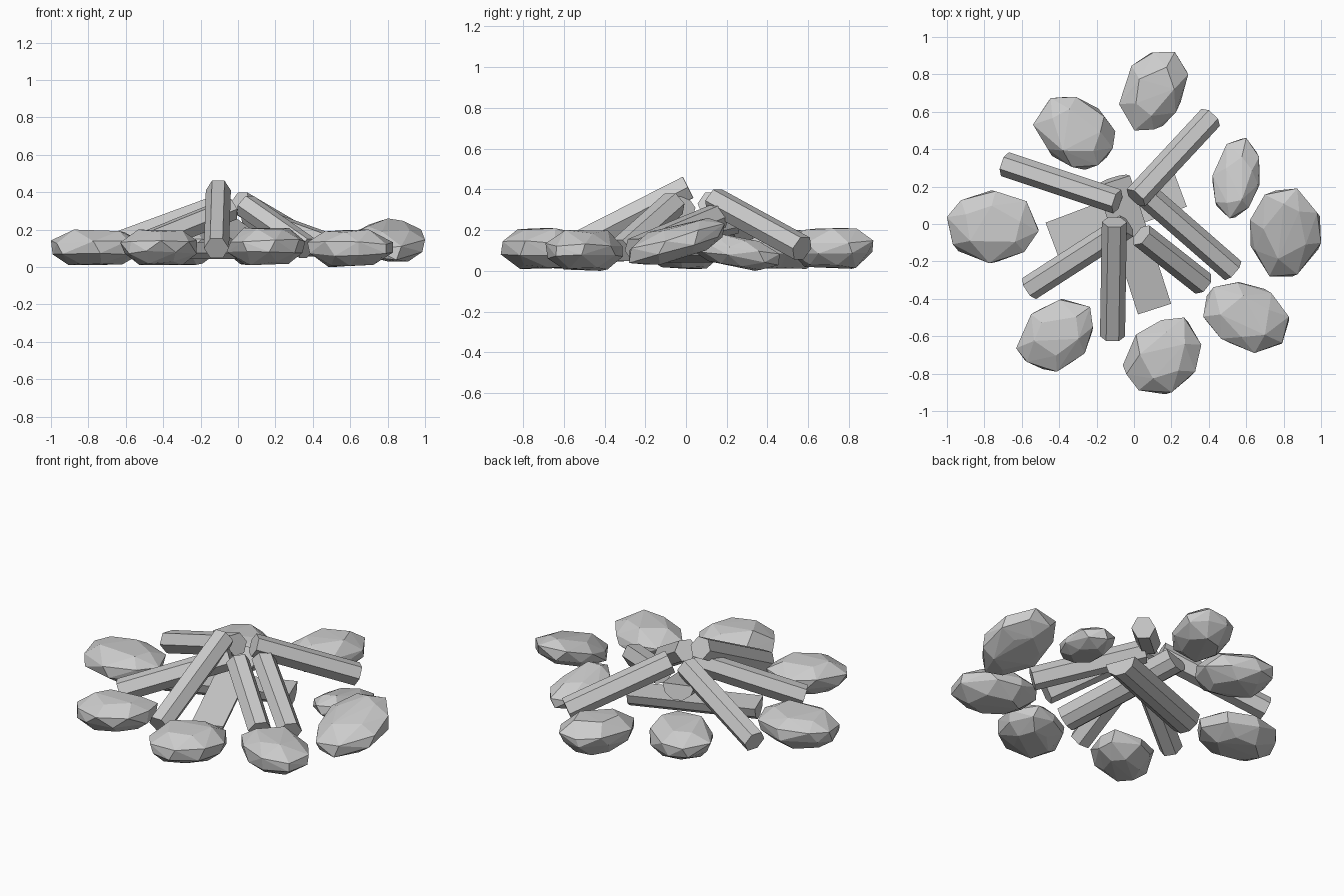
import bpy, bmesh, math, random
from mathutils import Vector, Matrix

if "Cube" in bpy.data.objects:
    bpy.data.objects.remove(bpy.data.objects["Cube"])

random.seed(7)


def add_object(name, bm):
    bmesh.ops.recalc_face_normals(bm, faces=bm.faces[:])
    me = bpy.data.meshes.new(name)
    bm.to_mesh(me)
    bm.free()
    ob = bpy.data.objects.new(name, me)
    bpy.context.collection.objects.link(ob)
    return ob


def stone(name, x0, x1, y0, y1, z0, z1, yaw, tilt=0.0):
    """Faceted boulder: hull of jittered rings, fitted to its bounding box."""
    pts = []
    for z, r, n in ((0, .58, 6), (.32, .95, 8), (.66, .97, 8), (1, .6, 5)):
        off = random.random() * 6.28
        for i in range(n):
            a = off + 2 * math.pi * (i + random.uniform(-.2, .2)) / n
            k = r * random.uniform(.92, 1.06)
            p = Vector((k * math.cos(a), .74 * k * math.sin(a), 0))
            p.rotate(Matrix.Rotation(math.radians(yaw), 3, 'Z'))
            p.z = z + random.uniform(-.06, .06) + tilt * p.y
            pts.append(p)
    box = ((x0, x1), (y0, y1), (z0, z1))
    for ax, (a, b) in enumerate(box):
        lo, hi = min(p[ax] for p in pts), max(p[ax] for p in pts)
        for p in pts:
            p[ax] = a + (p[ax] - lo) / (hi - lo) * (b - a)
    bm = bmesh.new()
    for p in pts:
        bm.verts.new(p)
    res = bmesh.ops.convex_hull(bm, input=bm.verts[:])
    loose = [v for v in bm.verts if not v.link_faces]
    bmesh.ops.delete(bm, geom=loose, context='VERTS')
    return add_object(name, bm)


def log(name, a, b, profile):
    """Sweep a cross-section (side, up) straight from a to b."""
    a, b = Vector(a), Vector(b)
    d = (b - a).normalized()
    side = d.cross(Vector((0, 0, 1))).normalized()
    up = side.cross(d)
    bm = bmesh.new()
    rings = [[bm.verts.new(c + side * s + up * u) for s, u in profile] for c in (a, b)]
    n = len(profile)
    for i in range(n):
        j = (i + 1) % n
        bm.faces.new((rings[0][i], rings[0][j], rings[1][j], rings[1][i]))
    bm.faces.new(rings[0][::-1])
    bm.faces.new(rings[1])
    return add_object(name, bm)


# ring of stones: bounding box, long-axis direction, tilt
stones = [
    (-1.0, -.51, -.21, .18, .01, .20, -5, 0),
    (-.54, -.10, .29, .68, .01, .21, -28, 0),
    (-.08, .29, .50, .92, .01, .21, 65, 0),
    (.42, .67, .03, .46, .0, .19, 72, -.3),
    (.62, 1.0, -.28, .19, .03, .26, 92, .45),
    (.37, .83, -.69, -.31, .0, .20, -28, 0),
    (-.06, .36, -.91, -.50, .01, .21, 48, 0),
    (-.63, -.22, -.79, -.40, .01, .20, 42, 0),
]
for i, s in enumerate(stones):
    stone(f"stone_{i + 1}", *s)

# leaning hexagonal logs, upper end to foot
hexagon = [(.067 * math.cos(i * math.pi / 3), .067 * math.sin(i * math.pi / 3)) for i in range(6)]
leaning = [
    ((-.09, .12, .33), (-.69, .32, .11)),
    ((.01, .14, .345), (.41, .57, .11)),
    ((.06, .16, .27), (.53, -.25, .10)),
    ((.04, -.06, .33), (.37, -.32, .10)),
    ((-.105, .01, .41), (-.115, -.60, .10)),
    ((-.04, -.01, .31), (-.56, -.345, .10)),
]
for i, (a, b) in enumerate(leaning):
    log(f"leaning_log_{i + 1}", a, b, hexagon)

# split half logs underneath, flat side up
half = [(.093 * math.cos(math.pi + i * math.pi / 5), .093 * math.sin(math.pi + i * math.pi / 5))
        for i in range(6)]
log("split_log_lower", (-.44, -.08, .13), (.25, .18, .13), half)
log("split_log_upper", (.11, -.455, .11), (-.11, .23, .27), half)
